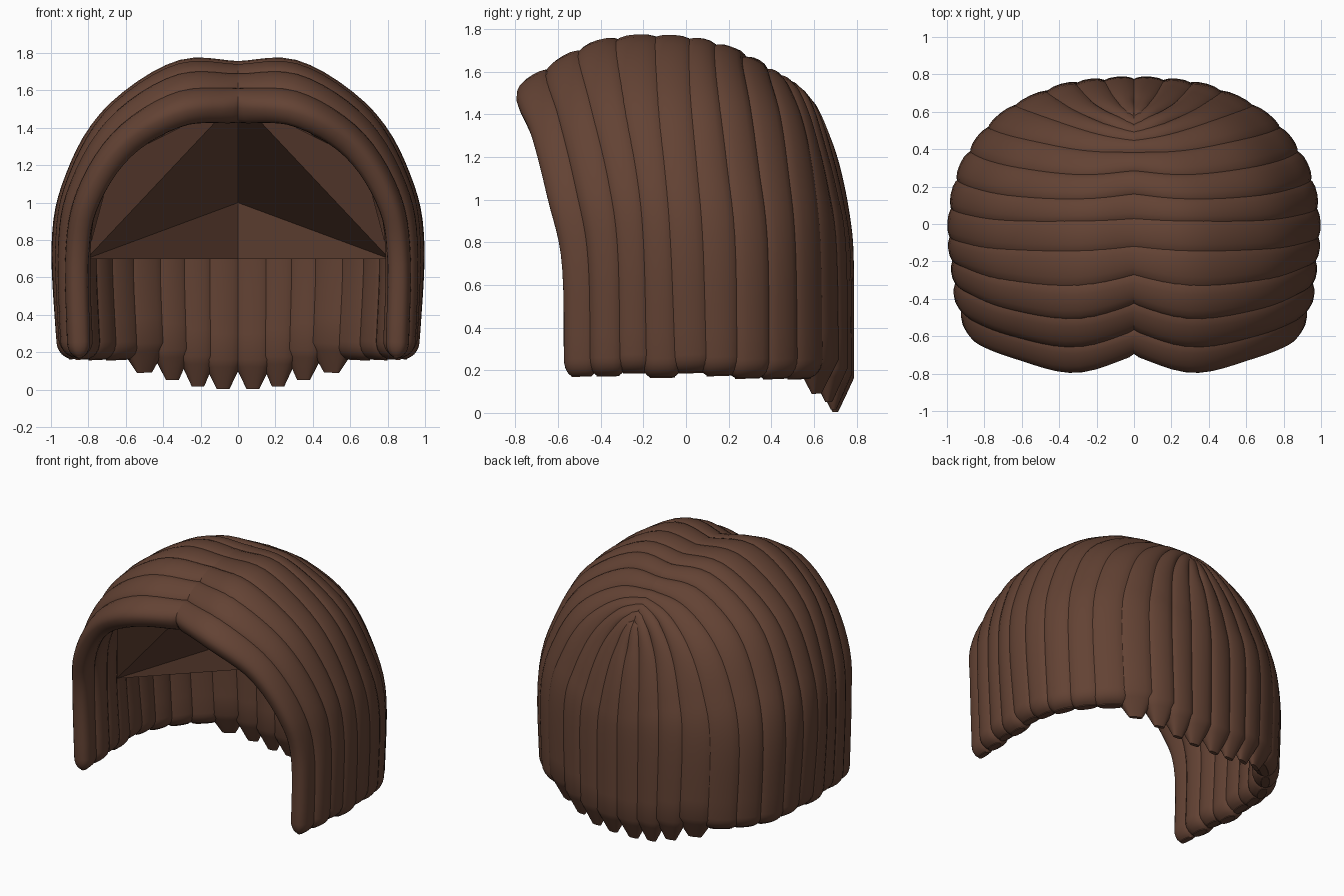
import bpy, bmesh, math, random
from mathutils import Vector

if "Cube" in bpy.data.objects:
    bpy.data.objects.remove(bpy.data.objects["Cube"])

random.seed(4)
hair = bpy.data.materials.new("brown_hair")
hair.diffuse_color = (0.125, 0.055, 0.034, 1)
hair.use_nodes = True
hair.node_tree.nodes["Principled BSDF"].inputs["Base Color"].default_value = hair.diffuse_color

# Guide strands of one half, front to back: centre line from the parting to the tip
GUIDES = [[Vector(p) for p in g] for g in [
    [(0, -.60, 1.52), (.31, -.69, 1.50), (.61, -.63, 1.32), (.80, -.56, 1.03), (.86, -.50, .72), (.85, -.49, .17)],
    [(0, -.33, 1.65), (.31, -.40, 1.65), (.64, -.36, 1.43), (.83, -.29, 1.10), (.89, -.25, .78), (.87, -.24, .19)],
    [(0, -.05, 1.67), (.31, -.07, 1.67), (.66, -.06, 1.43), (.84, -.03, 1.12), (.91, 0, .78), (.88, .02, .17)],
    [(0, .20, 1.63), (.28, .17, 1.62), (.60, .20, 1.42), (.77, .24, 1.12), (.85, .28, .78), (.83, .29, .16)],
    [(0, .38, 1.53), (.22, .40, 1.49), (.44, .45, 1.34), (.58, .49, 1.10), (.66, .52, .78), (.64, .53, .17)],
    [(0, .46, 1.48), (.13, .51, 1.42), (.25, .56, 1.26), (.33, .62, 1.02), (.37, .66, .75), (.35, .67, .04)],
    [(0, .52, 1.43), (.03, .57, 1.33), (.05, .63, 1.16), (.07, .68, .92), (.08, .70, .68), (.08, .70, .005)],
]]


def spline(pts, u):
    """Catmull-Rom through pts, u runs 0..len-1."""
    n = len(pts)
    i = max(0, min(int(u), n - 2))
    f = u - i
    b, c = pts[i], pts[i + 1]
    a = pts[i - 1] if i > 0 else b * 2 - c
    d = pts[i + 2] if i + 2 < n else c * 2 - b
    return 0.5 * (b * 2 + (c - a) * f + (a * 2 - b * 5 + c * 4 - d) * f * f
                  + (b * 3 - a - c * 3 + d) * f ** 3)


def surf(s, t):
    return spline([spline(g, t) for g in GUIDES], s)


def finish(name, bm, smooth):
    me = bpy.data.meshes.new(name)
    bmesh.ops.recalc_face_normals(bm, faces=bm.faces)
    bm.to_mesh(me)
    bm.free()
    ob = bpy.data.objects.new(name, me)
    bpy.context.collection.objects.link(ob)
    me.materials.append(hair)
    if smooth:
        bpy.context.view_layer.objects.active = ob
        ob.select_set(True)
        bpy.ops.object.shade_smooth_by_angle(angle=math.radians(45))
        ob.select_set(False)
    return ob


def strand(s, name):
    """Flattened tube following the hair surface, with a tapered tip."""
    bm = bmesh.new()
    back = s > 4.2
    start = 4.78 if back else 4.85
    ts = [i * start / 26 for i in range(27)]
    ts += [start + (5 - start) * k for k in (.25, .5, .7, .85, .95, 1)]
    drop = random.uniform(-.02, .02) if 0 < s < 5.4 else 0
    if 4.2 < s < 4.9:
        drop -= .03
    spread = random.uniform(.36, .43) if s > 0 else .33
    sides = 20
    rings = []
    for t in ts:
        s0, s1 = max(0, s - .25), min(6, s + .25)
        c = surf(s, t)
        t0, t1 = max(0, t - .05), min(5, t + .05)
        tan = (surf(s, t1) - surf(s, t0)).normalized()
        across = (surf(s1, t) - surf(s0, t)) / (s1 - s0)
        across -= tan * across.dot(tan)
        w = max(.06, across.length * spread)
        across.normalize()
        nrm = tan.cross(across)
        thick = .087 if s > 0 else .087 - .025 * min(1, t / 3.5)
        f = max(0, (t - start) / (5 - start))
        k = max(.15, 1 - f * .85) if back else max(.3, math.sqrt(max(0, 1 - f * f)))
        kw = 1 - (1 - k) * (.8 if back else .6)
        c.z += drop * (t / 5) ** 6
        ring = []
        for j in range(sides):
            a = 2 * math.pi * j / sides
            ca, sa = math.cos(a), math.sin(a)
            x = math.copysign(abs(ca) ** .85, ca) * w * kw
            y = math.copysign(abs(sa) ** .75, sa) * thick * k
            p = c + across * x + nrm * y
            if t == 0:
                p.x = 0
            ring.append(bm.verts.new(p))
        rings.append(ring)
    for r, q in zip(rings, rings[1:]):
        for j in range(sides):
            bm.faces.new((r[j], r[(j + 1) % sides], q[(j + 1) % sides], q[j]))
    bm.faces.new(rings[-1])
    bm.faces.new(rings[0])
    ob = finish(name, bm, True)
    ob.modifiers.new("other_half", 'MIRROR').use_mirror_merge = False


# Strands, mirrored about the parting
for i in range(13):
    strand(i * .5, f"hair_strand_{i + 1}")

# Coarse inner cap that closes the crown
bm = bmesh.new()
P = [bm.verts.new(p) for p in [(0, -.5, 1.56), (0, .6, 1.0), (-.81, -.2, .7), (.81, -.2, .7),
                               (0, .6, .7), (-.67, -.4, 1.22), (.67, -.4, 1.22)]]
for f in [(0, 2, 1), (0, 1, 3), (0, 5, 2), (0, 3, 6), (2, 4, 1), (1, 4, 3)]:
    bm.faces.new([P[i] for i in f])
finish("inner_cap", bm, False)
